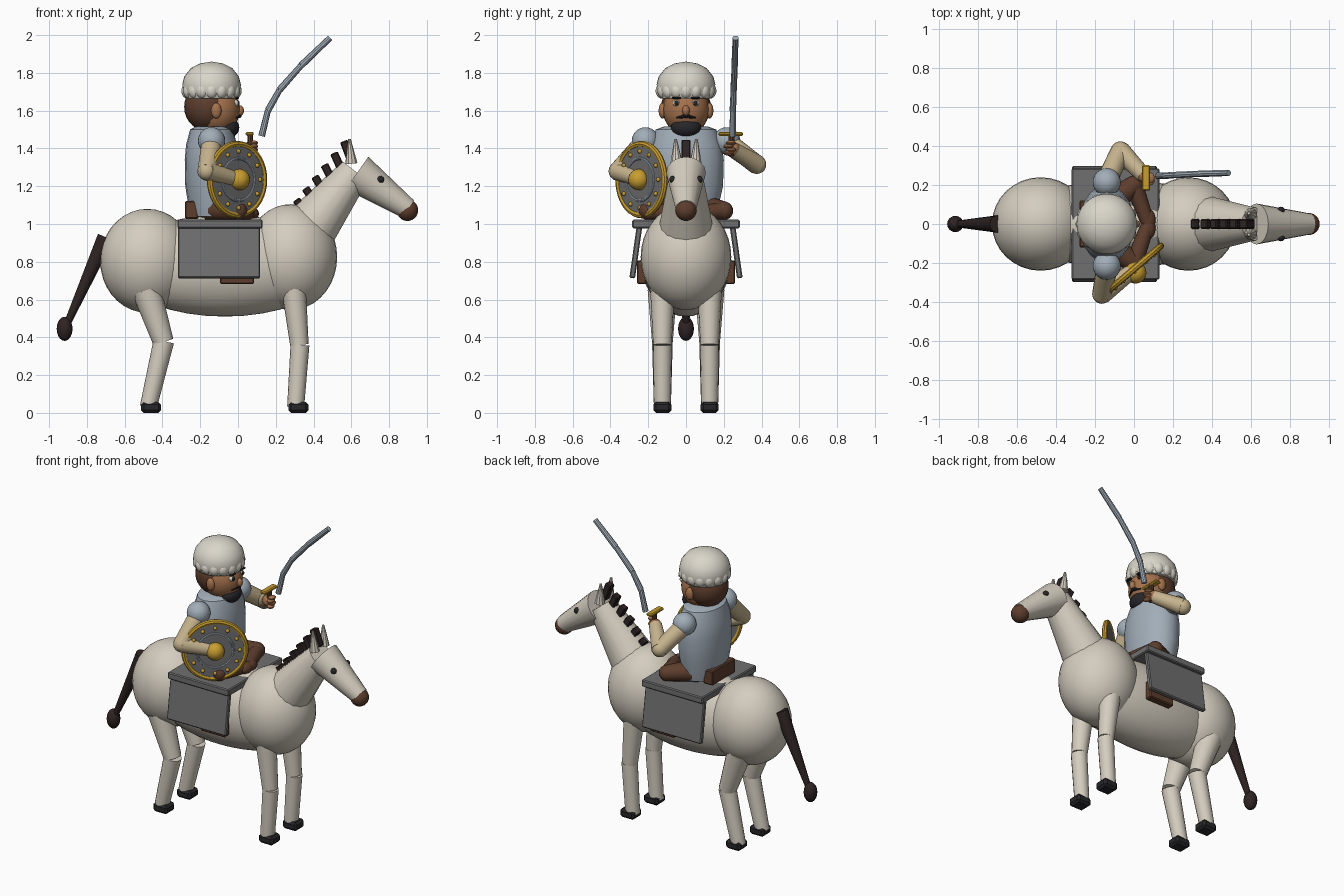
import bpy
import bmesh
import math
from mathutils import Vector, Matrix

if "Cube" in bpy.data.objects:
    bpy.data.objects.remove(bpy.data.objects["Cube"], do_unlink=True)


def material(name, rgb):
    m = bpy.data.materials.new(name)
    m.use_nodes = True
    m.diffuse_color = (*rgb, 1)
    m.node_tree.nodes["Principled BSDF"].inputs["Base Color"].default_value = (*rgb, 1)
    return m


COAT = material("cream coat", (0.66, 0.61, 0.52))
CLOTH = material("white cloth", (0.70, 0.67, 0.59))
LEATHER = material("brown leather", (0.11, 0.047, 0.026))
SKIN = material("tan skin", (0.38, 0.17, 0.075))
BLACK = material("charcoal", (0.02, 0.02, 0.023))
MANE = material("dark mane", (0.028, 0.017, 0.017))
GREY = material("grey blanket", (0.16, 0.16, 0.16))
STEEL = material("pale steel", (0.36, 0.42, 0.48))
GOLD = material("gold", (0.58, 0.34, 0.03))
SLEEVE = material("sand sleeve", (0.56, 0.45, 0.27))


def finish(name, bm, mat, matrix=Matrix(), smooth=True):
    bm.transform(matrix)
    bmesh.ops.recalc_face_normals(bm, faces=bm.faces)
    me = bpy.data.meshes.new(name)
    bm.to_mesh(me)
    bm.free()
    me.materials.append(mat)
    ob = bpy.data.objects.new(name, me)
    bpy.context.collection.objects.link(ob)
    if smooth:
        bpy.ops.object.select_all(action="DESELECT")
        ob.select_set(True)
        bpy.context.view_layer.objects.active = ob
        bpy.ops.object.shade_smooth_by_angle(angle=math.radians(35))
    return ob


def aim(direction):
    return Vector(direction).to_track_quat("Z", "Y").to_matrix().to_4x4()


def ball(name, loc, size, mat, rot=Matrix(), seg=24):
    bm = bmesh.new()
    bmesh.ops.create_uvsphere(bm, u_segments=seg, v_segments=seg // 2 + 2, radius=1)
    size = (size,) * 3 if isinstance(size, float) else size
    return finish(name, bm, mat, Matrix.Translation(loc) @ rot @ Matrix.Diagonal((*size, 1)))


def rod(name, a, b, r1, r2, mat, seg=16):
    a, b = Vector(a), Vector(b)
    bm = bmesh.new()
    bmesh.ops.create_cone(bm, cap_ends=True, segments=seg, radius1=r1, radius2=r2, depth=(b - a).length)
    return finish(name, bm, mat, Matrix.Translation((a + b) / 2) @ aim(b - a))


def block(name, loc, size, mat, rot=Matrix(), bevel=0.006):
    bm = bmesh.new()
    bmesh.ops.create_cube(bm, size=1, matrix=Matrix.Diagonal((*size, 1)))
    bmesh.ops.bevel(bm, geom=bm.edges[:], offset=bevel, segments=1, affect="EDGES")
    return finish(name, bm, mat, Matrix.Translation(loc) @ rot, smooth=False)


def lathe(name, profile, mat, matrix, seg=32):
    bm = bmesh.new()
    verts = [bm.verts.new((r, 0, z)) for r, z in profile]
    edges = [bm.edges.new(p) for p in zip(verts, verts[1:])]
    bmesh.ops.spin(bm, geom=verts + edges, cent=(0, 0, 0), axis=(0, 0, 1), angle=math.tau, steps=seg)
    bmesh.ops.remove_doubles(bm, verts=bm.verts, dist=1e-4)
    return finish(name, bm, mat, matrix)


def ring(name, radius, tube, mat, matrix, seg=40):
    pts = [(radius + tube * math.cos(i * math.tau / 8), tube * math.sin(i * math.tau / 8)) for i in range(9)]
    return lathe(name, pts, mat, matrix, seg)


# Horse body
ball("barrel", (-0.07, 0, 0.78), (0.58, 0.225, 0.27), COAT, seg=32)
ball("haunch", (-0.48, 0, 0.805), (0.25, 0.24, 0.275), COAT, seg=32)
ball("chest", (0.28, 0, 0.825), (0.245, 0.24, 0.28), COAT, seg=32)
rod("neck", (0.36, 0, 0.95), (0.62, 0, 1.28), 0.15, 0.085, COAT)
rod("horse_head", (0.63, 0, 1.27), (0.90, 0, 1.08), 0.105, 0.055, COAT)
ball("muzzle", (0.897, 0, 1.073), 0.057, LEATHER)

# Horse legs, ears and eyes
for s, side in ((1, "left"), (-1, "right")):
    y = 0.125 * s
    rod(side + "_front_thigh", (0.295, y, 0.66), (0.325, y, 0.36), 0.065, 0.049, COAT)
    rod(side + "_front_shin", (0.328, y, 0.36), (0.305, y, 0.03), 0.05, 0.045, COAT)
    rod(side + "_hind_thigh", (-0.485, y, 0.65), (-0.395, y, 0.375), 0.078, 0.055, COAT)
    rod(side + "_hind_shin", (-0.393, y, 0.38), (-0.475, y, 0.03), 0.055, 0.045, COAT)
    for x, end in ((0.32, "front"), (-0.46, "hind")):
        block(f"{side}_{end}_hoof", (x, y, 0.029), (0.105, 0.095, 0.058), BLACK, bevel=0.014)
    rod(side + "_ear", (0.60, 0.05 * s, 1.32), (0.59, 0.055 * s, 1.45), 0.033, 0.007, COAT, 10)
    ball(side + "_horse_eye", (0.755, 0.07 * s, 1.235), 0.019, BLACK, seg=12)

# Mane and tail
for i in range(6):
    t = i / 5
    loc = Vector((0.325, 0, 1.105)).lerp(Vector((0.58, 0, 1.385)), t)
    block(f"mane_tuft_{i + 1}", loc, (0.043, 0.05, 0.06 + 0.055 * t), MANE,
          aim((-0.6 + 0.3 * t, 0, 0.8)) @ Matrix.Rotation(math.pi / 2, 4, "Z"))
rod("tail", (-0.70, 0, 0.93), (-0.905, 0, 0.47), 0.045, 0.018, MANE, 12)
ball("tail_tip", (-0.918, 0, 0.445), (0.042, 0.042, 0.064), MANE, seg=16)

# Saddle blanket and cantle
block("saddle_top", (-0.095, 0, 1.0), (0.45, 0.57, 0.045), GREY)
for s, side in ((1, "left"), (-1, "right")):
    block(side + "_saddle_flap", (-0.1, 0.265 * s, 0.855), (0.435, 0.03, 0.285), GREY,
          Matrix.Rotation(s * 0.14, 4, "X"))
    block(side + "_stirrup", (-0.005, 0.235 * s, 0.745), (0.18, 0.05, 0.125), LEATHER)
block("cantle", (-0.245, 0, 1.075), (0.07, 0.24, 0.095), LEATHER)

# Rider's torso and crossed legs
lathe("torso", [(0, 1.52), (0.6, 1.515), (0.8, 1.5), (0.95, 1.42), (1, 1.34), (0.98, 1.2), (0.8, 1.04), (0, 1.03)],
      STEEL, Matrix.Translation((-0.14, 0, 0)) @ Matrix.Diagonal((0.142, 0.2, 1, 1)), 20)
for s, side in ((1, "left"), (-1, "right")):
    ball(side + "_shoulder", (-0.14, 0.215 * s, 1.44), 0.072, STEEL)
    rod(side + "_thigh", (-0.15, 0.09 * s, 1.085), (0, 0.20 * s, 1.07), 0.07, 0.05, LEATHER)
    ball(side + "_knee", (0, 0.20 * s, 1.07), 0.05, LEATHER, seg=16)
    rod(side + "_shin", (0, 0.20 * s, 1.07), (0.07, 0.01 * s, 1.055), 0.047, 0.035, LEATHER)
    ball(side + "_foot", (0.075, -0.02 * s, 1.055), (0.036, 0.06, 0.034), LEATHER, seg=16)

# Rider's arms
ARMS = (("left", (-0.14, 0.22, 1.43), (-0.07, 0.375, 1.315), (0.05, 0.25, 1.395)),
        ("right", (-0.14, -0.23, 1.42), (-0.165, -0.36, 1.28), (-0.02, -0.25, 1.24)))
for side, shoulder, elbow, wrist in ARMS:
    rod(side + "_upper_arm", shoulder, elbow, 0.055, 0.05, SLEEVE)
    ball(side + "_elbow", elbow, 0.05, SLEEVE, seg=16)
    rod(side + "_forearm", elbow, wrist, 0.052, 0.04, SLEEVE)
    ball(side + "_hand", wrist, 0.038, SKIN, seg=16)
for i in range(4):
    ball(f"finger_{i + 1}", (0.085, 0.225 + 0.012 * (i % 2), 1.375 + 0.018 * i), (0.022, 0.028, 0.013), SKIN, seg=10)

# Rider's head
ball("face", (-0.115, 0, 1.605), (0.125, 0.122, 0.135), SKIN)
ball("hair", (-0.16, 0, 1.62), (0.125, 0.132, 0.13), LEATHER)
ball("beard", (-0.055, 0, 1.51), (0.062, 0.08, 0.055), BLACK)
ball("nose", (0.01, 0, 1.60), (0.022, 0.02, 0.028), SKIN, seg=12)
for s, side in ((1, "left"), (-1, "right")):
    ball(side + "_ear_lobe", (-0.115, 0.125 * s, 1.60), (0.028, 0.02, 0.042), SKIN, seg=14)
    ball(side + "_eye_white", (-0.012, 0.05 * s, 1.64), (0.016, 0.02, 0.018), CLOTH, seg=12)
    ball(side + "_pupil", (0.0, 0.05 * s, 1.64), (0.009, 0.012, 0.014), BLACK, seg=10)
    block(side + "_eyebrow", (-0.004, 0.05 * s, 1.668), (0.02, 0.05, 0.01), BLACK, bevel=0.003)
    rod(side + "_moustache", (0.008, 0, 1.573), (-0.012, 0.052 * s, 1.562), 0.012, 0.005, BLACK, 10)

# Turban with a scalloped fold
lathe("turban", [(0, 1.86), (0.06, 1.85), (0.11, 1.825), (0.145, 1.78), (0.155, 1.74), (0.153, 1.70), (0.138, 1.665),
                 (0, 1.66)], CLOTH, Matrix.Translation((-0.14, 0, 0)))
for i in range(16):
    a = i * math.tau / 16
    ball(f"turban_fold_{i + 1}", (-0.14 + 0.125 * math.cos(a), 0.125 * math.sin(a), 1.705), (0.036, 0.036, 0.042),
         CLOTH, seg=14)

# Curved sword
rod("sword_grip", (0.065, 0.24, 1.36), (0.065, 0.24, 1.48), 0.016, 0.016, LEATHER, 10)
block("sword_guard", (0.062, 0.237, 1.477), (0.042, 0.13, 0.02), GOLD)
path = [(0.125, 0.247, 1.465), (0.158, 0.248, 1.60), (0.22, 0.252, 1.71), (0.335, 0.258, 1.84), (0.487, 0.262, 1.985)]
for i, (a, b) in enumerate(zip(path, path[1:])):
    rod(f"blade_{i + 1}", a, b, 0.018, 0.016, STEEL, 10)

# Round shield
face = Matrix.Translation((-0.005, -0.235, 1.235)) @ aim((0.65, -0.76, 0))
lathe("shield_disc", [(0, -0.012), (0.19, -0.012), (0.19, 0.01), (0, 0.014)], GREY, face, 40)
ring("shield_rim", 0.188, 0.017, GOLD, face)
ring("shield_band", 0.112, 0.008, STEEL, face @ Matrix.Translation((0, 0, 0.01)))
ball("shield_boss", face @ Vector((0, 0, 0.02)), 0.056, GOLD, seg=20)
for i in range(12):
    a = i * math.tau / 12
    ball(f"shield_stud_{i + 1}", face @ Vector((0.15 * math.cos(a), 0.15 * math.sin(a), 0.012)), 0.012, GOLD, seg=10)
